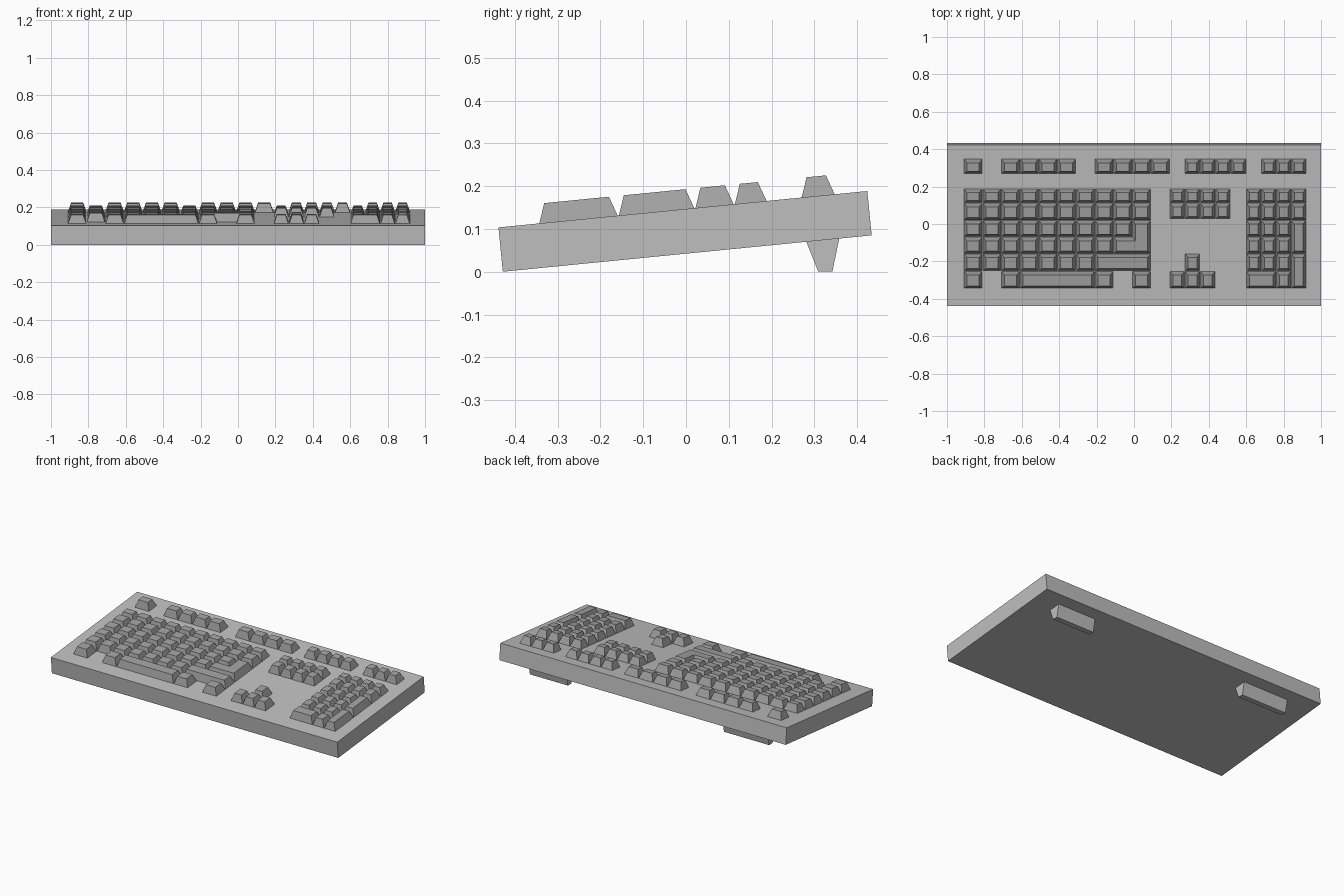
import bpy, bmesh, math
from mathutils import Matrix, Vector

if "Cube" in bpy.data.objects:
    bpy.data.objects.remove(bpy.data.objects["Cube"])

TILT = math.atan2(0.085, 0.862)
DEPTH, THICK, KEY_H = 0.866, 0.104, 0.046
FRAME = Matrix.Translation((0, -0.428, 0)) @ Matrix.Rotation(TILT, 4, 'X')


def material(name, grey):
    m = bpy.data.materials.new(name)
    m.use_nodes = True
    m.diffuse_color = (grey, grey, grey, 1)
    m.node_tree.nodes["Principled BSDF"].inputs["Base Color"].default_value = (grey, grey, grey, 1)
    return m


CASE = material("light grey plastic", 0.52)
KEY = material("mid grey plastic", 0.36)


def finish(name, bm, mat, matrix):
    bmesh.ops.recalc_face_normals(bm, faces=bm.faces)
    mesh = bpy.data.meshes.new(name)
    bm.to_mesh(mesh)
    bm.free()
    mesh.materials.append(mat)
    obj = bpy.data.objects.new(name, mesh)
    obj.matrix_world = matrix
    bpy.context.scene.collection.objects.link(obj)


def loft(bm, lower, upper):
    """Closed solid between two matching loops of points."""
    a = [bm.verts.new(p) for p in lower]
    b = [bm.verts.new(p) for p in upper]
    bm.faces.new(a[::-1])
    bm.faces.new(b)
    for i in range(len(a)):
        j = (i + 1) % len(a)
        bm.faces.new((a[i], a[j], b[j], b[i]))


def shrink(pts, d):
    """Inset a counter-clockwise right-angled outline by d."""
    out = []
    for i, p in enumerate(pts):
        e1 = (p - pts[i - 1]).normalized()
        e2 = (pts[(i + 1) % len(pts)] - p).normalized()
        out.append(p + d * Vector((-e1.y - e2.y, e1.x + e2.x)))
    return out


def keycap(bm, outline):
    pts = [Vector((x, (y + 0.437) / math.cos(TILT))) for x, y in outline]
    base, top = shrink(pts, 0.0015), shrink(pts, 0.0175)
    loft(bm, [(*p, THICK) for p in base], [(*p, THICK + KEY_H) for p in top])


def row(bm, x0, x1, y0, y1, count=1):
    w = (x1 - x0) / count
    for i in range(count):
        a, b = x0 + i * w, x0 + (i + 1) * w
        keycap(bm, [(a, y0), (b, y0), (b, y1), (a, y1)])


# Row limits from front to back
Y = [-0.343, -0.25, -0.157, -0.067, 0.022, 0.114, 0.191]
FRONT, SHIFT, HOME, UPPER, NUMBER, TOP = zip(Y, Y[1:])
FUNCTION = (0.27, 0.35)

# Case
bm = bmesh.new()
bmesh.ops.create_cube(bm, size=1, matrix=Matrix.Translation((0, DEPTH / 2, THICK / 2))
                      @ Matrix.Diagonal((2, DEPTH, THICK, 1)))
finish("case", bm, CASE, FRAME)

# Main key block
bm = bmesh.new()
L, R = -0.91, 0.09
for y, end, count in ((TOP, R, 10), (NUMBER, R, 10), (UPPER, -0.01, 9),
                      (HOME, -0.11, 8), (SHIFT, -0.21, 7)):
    row(bm, L, end, *y, count)
row(bm, -0.21, R, *SHIFT)
for a, b in ((L, -0.81), (-0.71, -0.61), (-0.61, -0.21), (-0.21, -0.11), (-0.01, R)):
    row(bm, a, b, *FRONT)
finish("main_keys", bm, KEY, FRAME)

# L-shaped key
bm = bmesh.new()
keycap(bm, [(-0.11, Y[2]), (R, Y[2]), (R, Y[4]), (-0.01, Y[4]), (-0.01, Y[3]), (-0.11, Y[3])])
finish("l_shaped_key", bm, KEY, FRAME)

# Function keys
bm = bmesh.new()
for a, b, count in ((L, -0.81, 1), (-0.71, -0.31, 4), (-0.21, 0.19, 4),
                    (0.27, 0.60, 4), (0.68, 0.92, 3)):
    row(bm, a, b, *FUNCTION, count)
finish("function_keys", bm, KEY, FRAME)

# Navigation and arrow keys
bm = bmesh.new()
row(bm, 0.19, 0.516, *TOP, 4)
row(bm, 0.19, 0.516, Y[4] + 0.006, Y[5], 4)
finish("navigation_keys", bm, KEY, FRAME)
bm = bmesh.new()
row(bm, 0.19, 0.435, *FRONT, 3)
row(bm, 0.272, 0.353, *SHIFT)
finish("arrow_keys", bm, KEY, FRAME)

# Number pad with two tall keys and one wide key
bm = bmesh.new()
for y in (TOP, NUMBER):
    row(bm, 0.60, 0.92, *y, 4)
for y in (UPPER, HOME, SHIFT):
    row(bm, 0.60, 0.84, *y, 3)
row(bm, 0.60, 0.76, *FRONT)
row(bm, 0.76, 0.84, *FRONT)
row(bm, 0.84, 0.92, Y[2], Y[4])
row(bm, 0.84, 0.92, Y[0], Y[2])
finish("number_pad_keys", bm, KEY, FRAME)

# Rear feet, tapered to a flat sole
PROFILE = [(0.281, 0.07), (0.309, 0), (0.342, 0), (0.358, 0.0775)]
for name, a, b in (("left_foot", 0.585, 0.85), ("right_foot", -0.82, -0.505)):
    bm = bmesh.new()
    loft(bm, [(a, y, z) for y, z in PROFILE], [(b, y, z) for y, z in PROFILE])
    finish(name, bm, CASE, Matrix.Identity(4))
